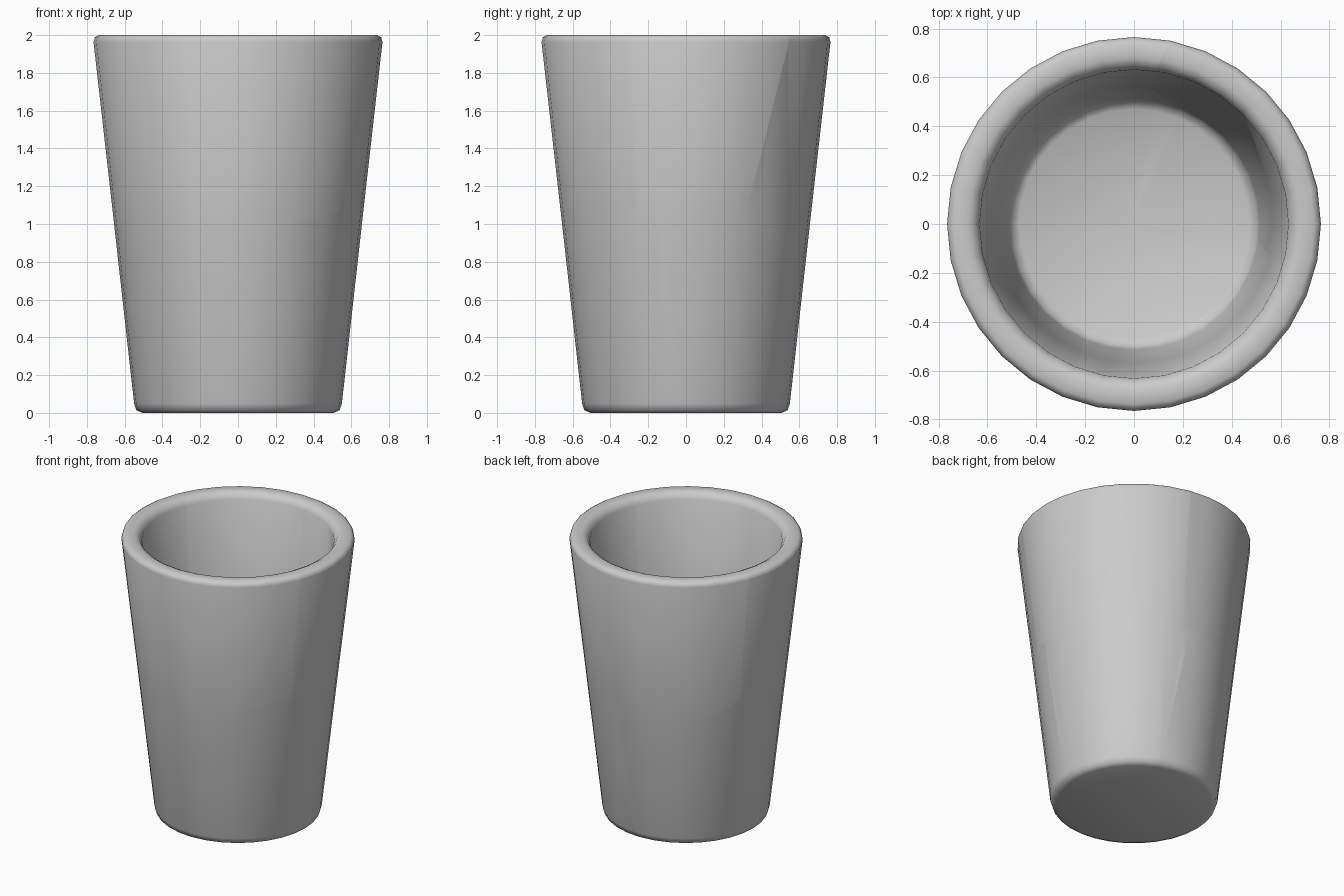
import bpy, bmesh
from math import sin, cos, radians
from mathutils import Vector

if "Cube" in bpy.data.objects:
    bpy.data.objects.remove(bpy.data.objects["Cube"])

SIDES = 32
# outer/inner seam points are None: their height follows the crack line
UPPER = ["out", (.765, 1.965), (.758, 1.988), (.738, 2.0), (.678, 2.0),
         (.652, 1.987), (.632, 1.955), "in"]
LOWER = [(0, 0), (.505, 0), (.538, .014), (.55, .05), "out", "in",
         (.515, .18), (.502, .14), (.47, .12), (0, .12)]

# height of the crack between upper and lower pieces, by angle
CRACK = [(-24, 1.09), (-13, 1.04), (27, 1.04), (80, 1.01), (125, .955), (139, .96),
         (158, 1.065), (180, 1.03), (248, .965), (290, .99), (336, 1.09)]

# vertical cracks: (angle at one end, angle at z = 1, inner point of the cut or None)
UPPER_CUTS = [(46, 27, None), (79, 81, (.06, .57, 2)), (157, 157, None),
              (248, 248, None), (336, 336.5, None)]
LOWER_CUTS = [(68, 84, None), (141, 138.5, None), (248, 248, None), (354, 347.5, None)]


def polar(r, deg, z):
    a = radians(deg)
    return Vector((r * cos(a), r * sin(a), z))


def crack_height(deg):
    deg = (deg + 24) % 360 - 24
    for (a, za), (b, zb) in zip(CRACK, CRACK[1:]):
        if a <= deg <= b:
            return za + (zb - za) * (deg - a) / (b - a)
    return CRACK[-1][1]


def half_cup(profile, closed):
    """Lathe one half of the cup with an uneven edge at the crack."""
    bm = bmesh.new()
    cols = []
    for i in range(SIDES):
        deg = 360 * i / SIDES
        z = crack_height(deg)
        col = []
        for p in profile:
            if p == "out":
                p = (.656 + .112 * (z - 1), z)
            elif p == "in":
                p = (.57 + .065 * (z - 1), z)
            col.append(bm.verts.new(polar(p[0], deg, p[1])))
        cols.append(col)
    n = len(profile)
    for i in range(SIDES):
        a, b = cols[i], cols[(i + 1) % SIDES]
        for j in range(n if closed else n - 1):
            k = (j + 1) % n
            bm.faces.new((a[j], b[j], b[k], a[k]))
    bmesh.ops.remove_doubles(bm, verts=bm.verts, dist=1e-5)
    return bm


def slice_off(bm, point, normal):
    """Keep the side the normal points to and cap the cut."""
    bmesh.ops.bisect_plane(bm, geom=bm.verts[:] + bm.edges[:] + bm.faces[:], dist=1e-5,
                           plane_co=point, plane_no=normal, clear_inner=True)
    rim = [e for e in bm.edges if e.is_boundary]
    if rim:
        bmesh.ops.holes_fill(bm, edges=rim, sides=0)


def cut_plane(cut, z_end, r_end):
    end_deg, mid_deg, inner = cut
    p, q = polar(r_end, end_deg, z_end), polar(.656, mid_deg, 1)
    c = Vector(inner) if inner else Vector((0, 0, z_end))
    n = (p - c).cross(q - c).normalized()
    if n.dot(polar(1, end_deg + 90, 0)) < 0:
        n.negate()
    return p, n


def make_pieces(label, profile, closed, cuts, z_end, r_end):
    for i, cut in enumerate(cuts):
        nxt = cuts[(i + 1) % len(cuts)]
        bm = half_cup(profile, closed)
        if closed:  # drop the far side of the ring
            span = (nxt[0] - cut[0]) % 360
            slice_off(bm, Vector((0, 0, 0)), polar(1, cut[0] + span / 2, 0))
        p, n = cut_plane(cut, z_end, r_end)
        slice_off(bm, p, n)
        p, n = cut_plane(nxt, z_end, r_end)
        slice_off(bm, p, -n)
        bmesh.ops.recalc_face_normals(bm, faces=bm.faces)
        name = f"{label}_{i + 1}"
        mesh = bpy.data.meshes.new(name)
        bm.to_mesh(mesh)
        bm.free()
        ob = bpy.data.objects.new(name, mesh)
        bpy.context.collection.objects.link(ob)
        bpy.ops.object.select_all(action='DESELECT')
        ob.select_set(True)
        bpy.context.view_layer.objects.active = ob
        bpy.ops.object.shade_smooth_by_angle(angle=radians(50))


# rim shards and base shards of the broken cup
make_pieces("upper_shard", UPPER, True, UPPER_CUTS, 2, .76)
make_pieces("lower_shard", LOWER, False, LOWER_CUTS, 0, .55)
